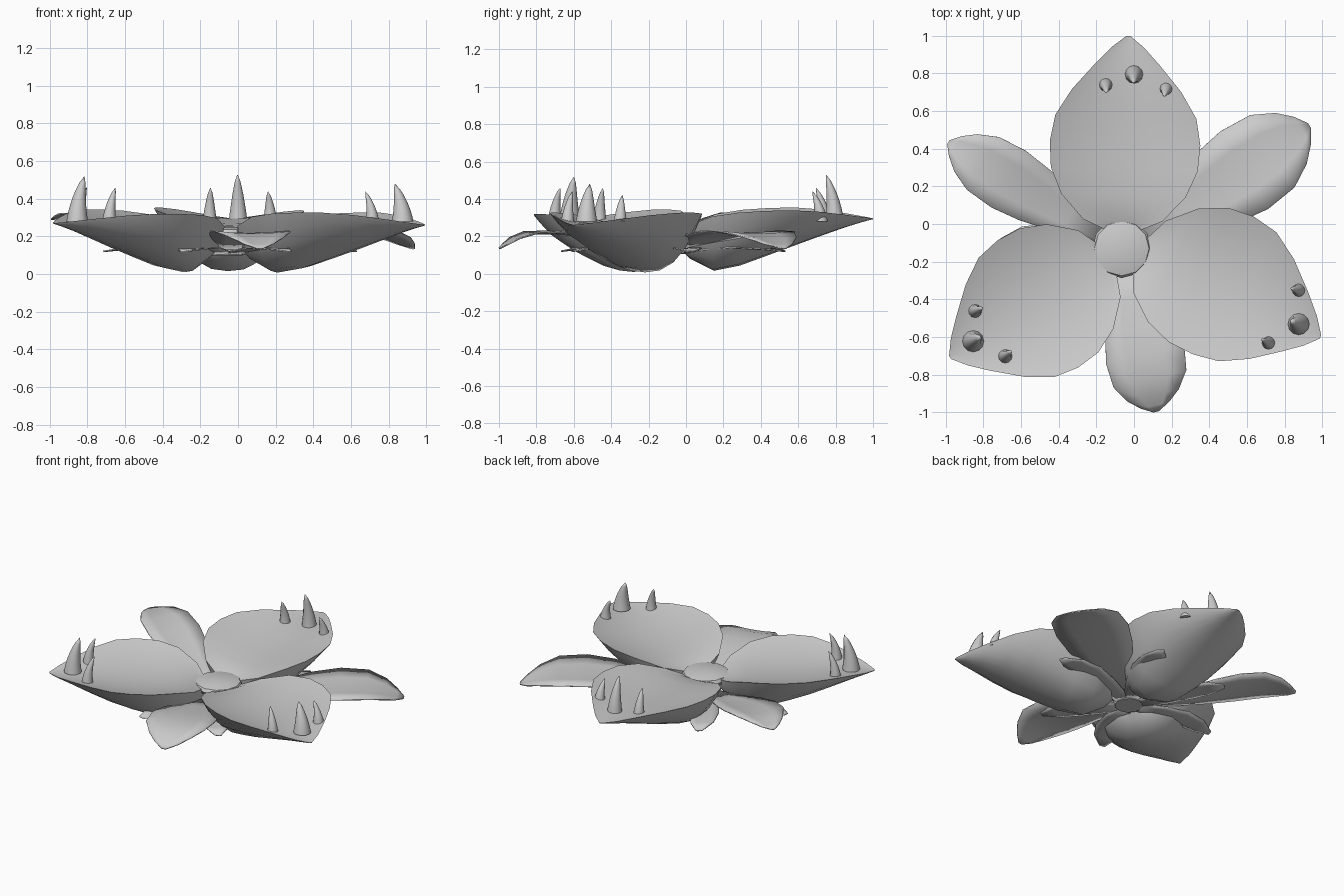
import bpy, bmesh
from math import sin, cos, pi, radians, hypot

if "Cube" in bpy.data.objects:
    bpy.data.objects.remove(bpy.data.objects["Cube"])

CX, CY = -0.065, -0.13   # flower axis


def finish(name, bm, angle=40, thickness=0):
    bmesh.ops.remove_doubles(bm, verts=bm.verts, dist=0.0005)
    bmesh.ops.recalc_face_normals(bm, faces=bm.faces)
    me = bpy.data.meshes.new(name)
    bm.to_mesh(me)
    bm.free()
    ob = bpy.data.objects.new(name, me)
    bpy.context.collection.objects.link(ob)
    if thickness:
        m = ob.modifiers.new("thickness", 'SOLIDIFY')
        m.thickness = thickness
        m.offset = 0
    bpy.ops.object.select_all(action='DESELECT')
    ob.select_set(True)
    bpy.context.view_layer.objects.active = ob
    bpy.ops.object.shade_smooth_by_angle(angle=radians(angle))
    return ob


def place(angle, u, v, z):
    a = radians(angle)
    return (CX + u * cos(a) - v * sin(a), CY + u * sin(a) + v * cos(a), z)


def sheet(bm, rows):
    vs = [[bm.verts.new(p) for p in r] for r in rows]
    for a, b in zip(vs, vs[1:]):
        for i in range(len(a) - 1):
            bm.faces.new((a[i], a[i + 1], b[i + 1], b[i]))


# Petals: shallow dish above, deep bowl below
# distance, half width, rim z, inner z, underside z
PETAL = [(.08, .05, .215, .205, .15), (.15, .21, .26, .24, .08),
         (.28, .33, .31, .255, .013), (.42, .39, .33, .262, .04),
         (.56, .40, .338, .267, .09), (.70, .375, .34, .275, .14),
         (.84, .29, .33, .285, .19), (.98, .17, .31, .288, .238),
         (1.07, .085, .295, .285, .265), (1.13, .01, .285, .284, .28)]
T = [sin(pi / 2 * (i / 6 - 1)) for i in range(13)]


def petal(name, angle, length, tilt, bow=0, twist=0):
    bm = bmesh.new()
    k = length / 1.13
    for col, power in ((3, 2), (4, 2.5)):
        rows = []
        for r in PETAL:
            rows.append([place(angle, r[0] * k,
                               r[1] * t + bow * 4 * r[0] / 1.13 * (1 - r[0] / 1.13),
                               r[2] - (r[2] - r[col]) * (1 - abs(t) ** power)
                               + tilt * r[0] + twist * r[1] * t)
                         for t in T])
        sheet(bm, rows)
        if col == 3:
            top_rows = rows
        else:   # close the base end and tip
            sheet(bm, [top_rows[0], rows[0]])
            sheet(bm, [top_rows[-1], rows[-1]])
    finish(name, bm)


petal("petal_back", 88.2, 1.13, 0.01, 0, 0.02)
petal("petal_left", 212.4, 1.08, -0.012, 0.01, -0.03)
petal("petal_right", 336, 1.155, -0.02, 0.04)


# Fangs: curved cones leaning towards the flower axis
def fang(name, x, y, tip, r):
    bm = bmesh.new()
    d = hypot(x - CX, y - CY)
    ix, iy = (CX - x) / d, (CY - y) / d
    z0 = 0.28
    rows = []
    for i in range(8):
        f = i / 7
        rad = r * (1 - f) ** 0.65
        off = 0.045 * f * f - 0.005
        rows.append([(x + ix * off + rad * cos(j * pi / 6),
                      y + iy * off + rad * sin(j * pi / 6),
                      z0 + (tip - z0) * f) for j in range(13)])
    sheet(bm, rows)
    bmesh.ops.remove_doubles(bm, verts=bm.verts, dist=0.0005)
    bmesh.ops.holes_fill(bm, edges=[e for e in bm.edges if e.is_boundary])
    finish(name, bm)


for i, f in enumerate([(0, .79, .53, .05), (-.15, .735, .46, .038), (.17, .715, .44, .038),
                       (-.85, -.62, .52, .057), (-.84, -.46, .46, .037), (-.68, -.70, .46, .037),
                       (.87, -.53, .48, .057), (.87, -.35, .42, .035), (.71, -.63, .44, .035)]):
    fang("fang_%d" % (i + 1), *f)


# Leaves and bracts: thin blades; fraction of length, half width, z
LEAF = [(.08, .05, .13), (.3, .13, .165), (.5, .195, .2), (.65, .22, .215),
        (.8, .205, .212), (.9, .145, .185), (.96, .08, .155), (1, .015, .135)]
BRACT = [(.1, .05, .105), (.4, .075, .122), (.65, .09, .135), (.85, .075, .13), (1, .02, .12)]


def blade(name, table, angle, length, width, lift=0, bend=0):
    bm = bmesh.new()
    sheet(bm, [[place(angle, f * length, hw * width * t + bend * f * f,
                      z + lift * f ** 2 + 0.012 * (t * t) * hw / .2)
                for t in (-1, -.5, 0, .5, 1)] for f, hw, z in table])
    finish(name, bm, 50, 0.007)


blade("leaf_right", LEAF, 31.5, 1.19, 1.1, 0, 0.035)
blade("leaf_left", LEAF, 148.5, 1.08, .8, 0.155)
blade("leaf_front", LEAF, 283.5, .885, .97, 0, -.025)
for side, a, length in (("right", 40, .70), ("left", 149, .64), ("front", 276, .57)):
    for s in (-1, 1):
        blade("bract_%s_%s" % (side, "a" if s < 0 else "b"), BRACT, a + 19 * s,
              length, 1, 0, 0.10 * s)

# Central disc, a flattened bead
bm = bmesh.new()
prof = [(0, .165), (.09, .17), (.14, .19), (.157, .215), (.145, .236), (.09, .249), (0, .254)]
sheet(bm, [[place(j * 30, r, 0, z) for j in range(13)] for r, z in prof])
finish("centre_disc", bm)

# Stem hub beneath the disc
bm = bmesh.new()
hub = [(0, .10), (.09, .10), (.10, .12), (.08, .2)]
sheet(bm, [[place(j * 30, r, 0, z) for j in range(13)] for r, z in hub])
finish("stem_hub", bm)
